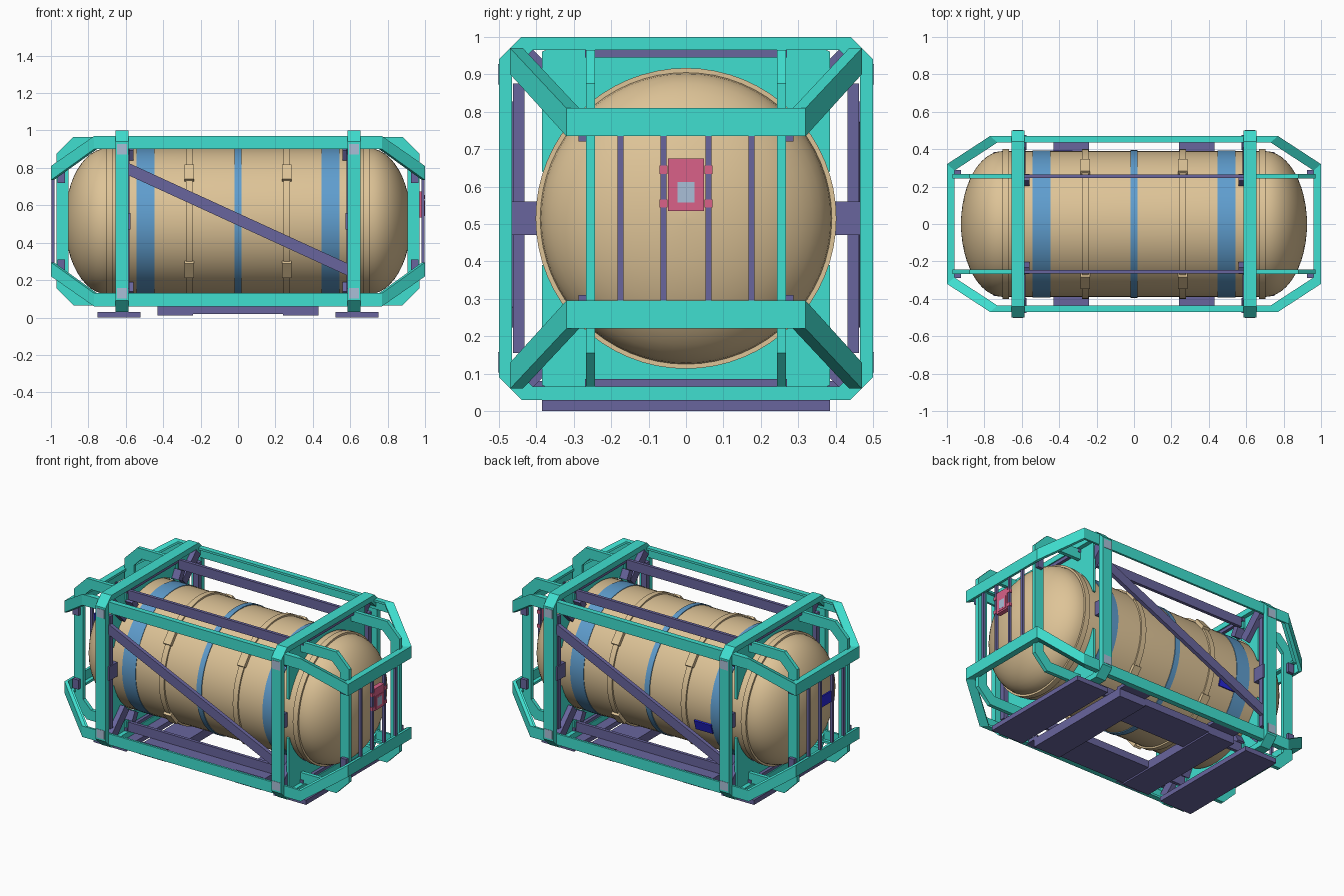
import bpy
from math import sin, cos, pi, radians, atan2, hypot
from mathutils import Matrix, Vector

if "Cube" in bpy.data.objects:
    bpy.data.objects.remove(bpy.data.objects["Cube"])

CZ = 0.515  # height of the tank axis


def material(name, rgb):
    m = bpy.data.materials.new(name)
    m.diffuse_color = (*rgb, 1)
    m.use_nodes = True
    m.node_tree.nodes["Principled BSDF"].inputs["Base Color"].default_value = m.diffuse_color
    return m


TEAL = material("teal", (0.05, 0.74, 0.63))
PURPLE = material("purple", (0.14, 0.13, 0.34))
TAN = material("tan", (0.73, 0.55, 0.31))
BLUE = material("blue", (0.115, 0.34, 0.62))
PINK = material("pink", (0.70, 0.12, 0.25))
DEEP = material("deep_blue", (0.02, 0.02, 0.7))
GREY = material("blue_grey", (0.4, 0.52, 0.68))


def mesh(name, verts, faces, mat, smooth=False):
    me = bpy.data.meshes.new(name)
    me.from_pydata([tuple(v) for v in verts], [], faces)
    me.materials.append(mat)
    import bmesh
    bm = bmesh.new()
    bm.from_mesh(me)
    bmesh.ops.recalc_face_normals(bm, faces=bm.faces)
    bm.to_mesh(me)
    bm.free()
    ob = bpy.data.objects.new(name, me)
    bpy.context.collection.objects.link(ob)
    if smooth:
        bpy.ops.object.select_all(action='DESELECT')
        ob.select_set(True)
        bpy.context.view_layer.objects.active = ob
        bpy.ops.object.shade_smooth_by_angle(angle=radians(30))
    return ob


def box(name, c, s, mat, rot=None):
    m = Matrix.Translation(c) @ (rot or Matrix())
    v = [m @ Vector((x * s[0] / 2, y * s[1] / 2, z * s[2] / 2))
         for x in (-1, 1) for y in (-1, 1) for z in (-1, 1)]
    f = [(0, 1, 3, 2), (4, 6, 7, 5), (0, 4, 5, 1), (2, 3, 7, 6), (0, 2, 6, 4), (1, 5, 7, 3)]
    return mesh(name, v, f, mat)


def skin(name, sections, mat, closed, smooth=False):
    """Join equal closed cross-sections into one surface."""
    n, k = len(sections), len(sections[0])
    v = [p for s in sections for p in s]
    f = [(i * k + j, i * k + (j + 1) % k, (i + 1) % n * k + (j + 1) % k, (i + 1) % n * k + j)
         for i in range(n if closed else n - 1) for j in range(k)]
    if not closed:
        f += [tuple(range(k)), tuple((n - 1) * k + j for j in range(k))]
    return mesh(name, v, f, mat, smooth)


def lathe(name, prof, mat, ring, n=64):
    secs = [[(x, r * cos(2 * pi * i / n), CZ + r * sin(2 * pi * i / n)) for i in range(n)]
            for x, r in prof]
    return skin(name, secs, mat, ring, True)


def band(name, x, w, r, mat):
    a, b, ri = x - w / 2, x + w / 2, 0.375
    return lathe(name, [(a, ri), (a, r), (b, r), (b, ri)], mat, True)


# tank shell with domed ends
half = [(0.70, 0.39)] + [(0.70 + 0.225 * sin(t), 0.39 * cos(t))
                         for t in [pi / 2 * i / 12 for i in range(1, 12)]] + [(0.926, 0.004)]
lathe("tank_shell", [(-x, r) for x, r in reversed(half)] + half, TAN, False)

for s in (-1, 1):
    band("wide_blue_band", s * 0.495, 0.095, 0.393, BLUE)
    band("dome_seam_ring", s * 0.685, 0.035, 0.402, TAN)
    band("strap", s * 0.26, 0.035, 0.40, TAN)
    # strap clasps
    for i in range(4):
        a = radians(40 if i % 2 else -40) + pi * (i // 2)
        box("strap_clasp", (s * 0.26, 0.4 * cos(a), CZ + 0.4 * sin(a)), (0.052, 0.022, 0.10),
            TAN, Matrix.Rotation(a, 4, 'X'))
band("middle_blue_band", 0, 0.035, 0.395, BLUE)

# chamfered square frames around the tank
OUT = [(0.44, 0.485), (0.5, 0.425), (0.5, -0.425), (0.44, -0.485),
       (-0.44, -0.485), (-0.5, -0.425), (-0.5, 0.425), (-0.44, 0.485)]
for s in (-1, 1):
    secs = []
    for y, z in OUT:
        yi, zi = y * 0.465 / 0.5, z * 0.45 / 0.485
        a, b = s * 0.62 - 0.035, s * 0.62 + 0.035
        secs.append([(a, y, CZ + z), (b, y, CZ + z), (b, yi, CZ + zi), (a, yi, CZ + zi)])
    skin("square_frame", secs, TEAL, True)

    # plate filling the space between frame and tank, above and below
    n, r, t = 120, 0.395, 0.008
    for lo in (radians(18), radians(198)):
        secs = []
        for i in range(n // 2 + 1):
            a = lo + radians(144) * i / (n // 2)
            ca, sa = cos(a), sin(a)
            R = max(r + 0.003, min(0.385 / max(abs(ca), 1e-6), 0.455 / max(abs(sa), 1e-6)))
            secs.append([(s * 0.62 + dx, q * ca, CZ + q * sa)
                         for dx, q in ((-t, r), (t, r), (t, R), (-t, R))])
        skin("saddle_plate", secs, TEAL, False)

    # purple stiffeners inside the frame
    for k in (-1, 1):
        box("frame_cross_tie", (s * 0.62, 0, CZ + k * 0.447), (0.055, 0.54, 0.035), PURPLE)
        box("frame_side_tie", (s * 0.60, k * 0.447, CZ), (0.04, 0.03, 0.72), PURPLE)
        box("side_saddle_block", (s * 0.60, k * 0.435, CZ), (0.05, 0.08, 0.09), PURPLE)
        for j in (-1, 1):
            a = atan2(k, j)
            box("corner_strut", (s * 0.60, 0.51 * cos(a), CZ + 0.51 * sin(a)), (0.04, 0.2, 0.06),
                PURPLE, Matrix.Rotation(a, 4, 'X'))
            box("saddle_wedge", (s * 0.585, j * 0.235, CZ + k * 0.36), (0.05, 0.04, 0.06),
                PURPLE, Matrix.Rotation(j * k * -0.5, 4, 'X'))
            box("post_cap", (s * 0.62, j * 0.4985, CZ + k * 0.385), (0.055, 0.008, 0.055), GREY)

# angle-section guard rails: bent loops around top and bottom
LOOP = [(1.0, 0.32), (0.77, 0.47), (-0.77, 0.47), (-1.0, 0.32),
        (-1.0, -0.32), (-0.77, -0.47), (0.77, -0.47), (1.0, -0.32)]
ANGLE = [(0, 1), (0.04, 1), (0.04, 0.8), (0.016, 0.8), (0.016, 0), (0, 0)]
for k in (-1, 1):
    secs = []
    for x, y in LOOP:
        top, low = (0.295, 0.22) if abs(x) == 1 else (0.455, 0.385)
        secs.append([(x - d * (1 if x > 0 else -1), y - d * (1 if y > 0 else -1) * 0.85,
                      CZ + k * (low + h * (top - low))) for d, h in ANGLE])
    skin("top_guard_rail" if k > 0 else "bottom_guard_rail", secs, TEAL, True)

# flat end hoops and the purple rails that link them
HOOP_OUT = [(0.60, 0.45), (0.88, 0.45), (0.97, 0.36)]
HOOP_IN = [(0.60, 0.385), (0.85, 0.385), (0.905, 0.33)]
ho = HOOP_OUT + [(x, -z) for x, z in reversed(HOOP_OUT)]
hi = HOOP_IN + [(x, -z) for x, z in reversed(HOOP_IN)]
for k in (-1, 1):
    y0, y1 = k * 0.255 - 0.012, k * 0.255 + 0.012
    for s in (-1, 1):
        secs = [[(s * a[0], y0, CZ + a[1]), (s * a[0], y1, CZ + a[1]),
                 (s * b[0], y1, CZ + b[1]), (s * b[0], y0, CZ + b[1])] for a, b in zip(ho, hi)]
        skin("end_hoop", secs, TEAL, False)
        for j in (-1, 1):
            box("hoop_bracket", (s * 0.945, k * 0.275, CZ + j * 0.235), (0.04, 0.025, 0.06), PURPLE)
        box("long_rail", (0, k * 0.255, CZ + s * 0.42), (1.18, 0.02, 0.06), PURPLE)

    # diagonal side brace, front and back turned half round
    ang = atan2(0.55, 1.2)
    box("diagonal_brace", (0, k * 0.455, CZ + 0.01), (hypot(1.2, 0.55), 0.025, 0.06), PURPLE,
        Matrix.Rotation(-k * ang, 4, 'Y'))

# slim bars across each end
for s in (-1, 1):
    for y in (-0.175, -0.06, 0.06, 0.175):
        box("end_bar", (s * 0.988, y, CZ), (0.016, 0.016, 0.46), PURPLE)

# pink control box on the right end
box("control_box", (0.982, 0, 0.605), (0.03, 0.096, 0.14), PINK)
box("control_box_rim", (0.992, 0, 0.585), (0.016, 0.072, 0.08), PINK)
box("control_plate", (0.996, 0, 0.585), (0.01, 0.046, 0.055), GREY)
for y in (-0.06, 0.06):
    for z in (0.555, 0.645):
        box("control_box_clip", (0.99, y, z), (0.02, 0.022, 0.022), PINK)

# deep blue plaques on the left end and the back of the tank
box("end_plaque", (-0.985, 0, 0.59), (0.01, 0.10, 0.07), DEEP)
box("tank_plaque", (-0.39, 0.378, 0.40), (0.12, 0.01, 0.065), DEEP, Matrix.Rotation(-0.3, 4, 'X'))

# foot pads and centre skid with an open middle
for s in (-1, 1):
    box("foot_pad", (s * 0.635, 0, 0.015), (0.23, 0.77, 0.03), PURPLE)
    box("skid_side", (s * 0.335, 0, 0.038), (0.19, 0.77, 0.056), PURPLE)
    box("skid_cross", (0, s * 0.27, 0.043), (0.49, 0.23, 0.046), PURPLE)
    for k in (-1, 1):
        box("skid_tie", (s * 0.335, k * 0.41, 0.07), (0.19, 0.10, 0.02), PURPLE)
